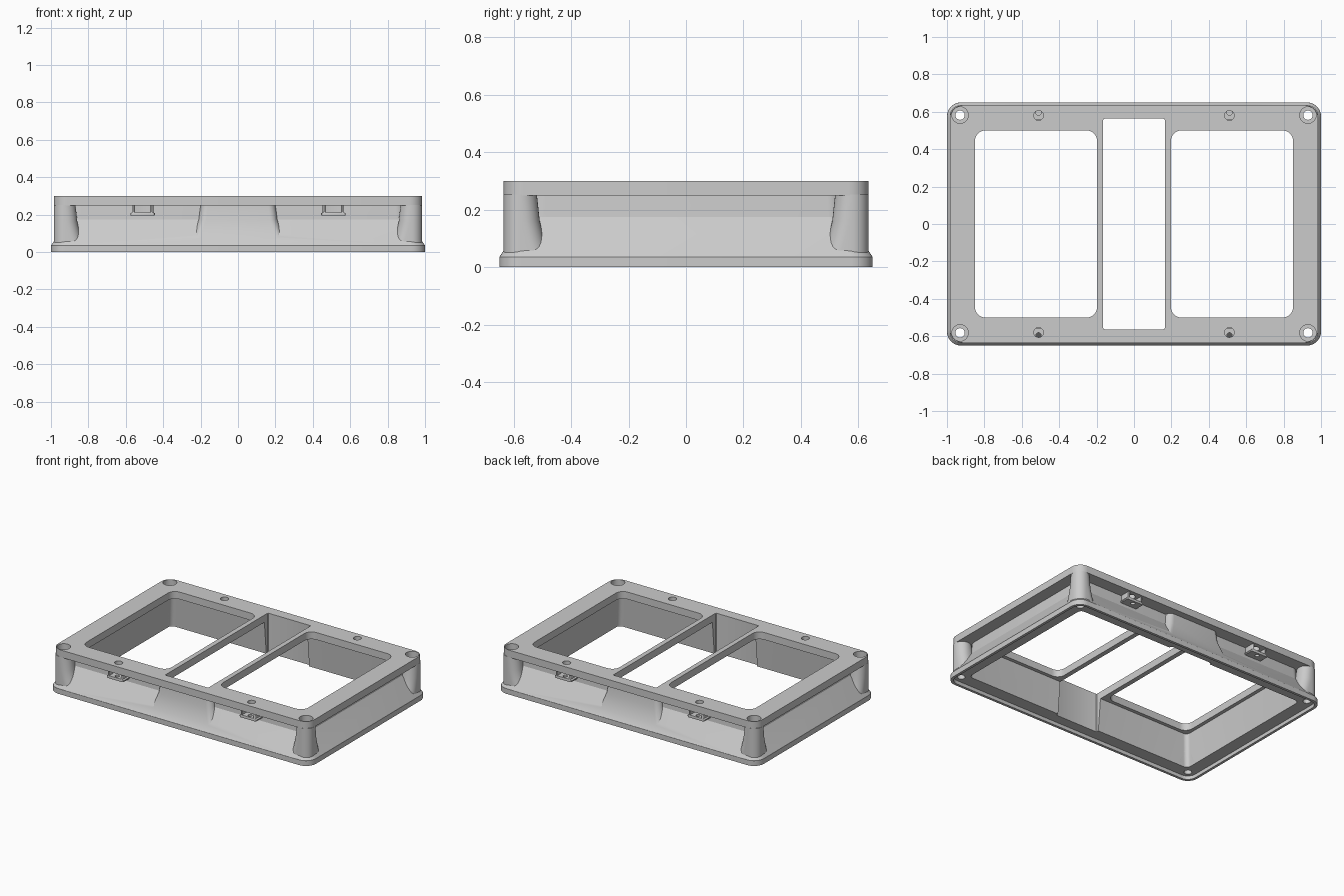
import bpy, bmesh, math

cube = bpy.data.objects.get("Cube")
if cube:
    bpy.data.objects.remove(cube, do_unlink=True)

GREY = bpy.data.materials.new("light grey")
GREY.use_nodes = True
GREY.diffuse_color = (0.6, 0.6, 0.6, 1)
GREY.node_tree.nodes["Principled BSDF"].inputs["Base Color"].default_value = (0.6, 0.6, 0.6, 1)


def ring(hx, hy, r, z, cx=0, cy=0, n=8):
    """Rounded rectangle outline with half sizes hx, hy."""
    pts = []
    for q, (sx, sy) in enumerate([(1, 1), (-1, 1), (-1, -1), (1, -1)]):
        for i in range(n + 1):
            a = math.pi / 2 * (q + i / n)
            pts.append((cx + sx * (hx - r) + r * math.cos(a),
                        cy + sy * (hy - r) + r * math.sin(a), z))
    return pts


def loft(name, rings):
    """Closed solid through a stack of matching outlines, bottom to top."""
    bm = bmesh.new()
    rows = [[bm.verts.new(p) for p in pts] for pts in rings]
    n = len(rows[0])
    for a, b in zip(rows, rows[1:]):
        for i in range(n):
            j = (i + 1) % n
            bm.faces.new((a[i], a[j], b[j], b[i]))
    bm.faces.new(rows[0][::-1])
    bm.faces.new(rows[-1])
    me = bpy.data.meshes.new(name)
    bm.to_mesh(me)
    bm.free()
    me.materials.append(GREY)
    ob = bpy.data.objects.new(name, me)
    bpy.context.collection.objects.link(ob)
    return ob


def prism(name, hx, hy, r, z0, z1, cx=0, cy=0, n=8):
    return loft(name, [ring(hx, hy, r, z, cx, cy, n) for z in (z0, z1)])


def disc(name, r, z0, z1, x, y):
    circle = [(x + r * math.cos(i * math.pi / 12), y + r * math.sin(i * math.pi / 12))
              for i in range(24)]
    return loft(name, [[(px, py, z) for px, py in circle] for z in (z0, z1)])


def boolean(ob, tools, op="DIFFERENCE"):
    """Apply the tools to the part."""
    for t in tools:
        mod = ob.modifiers.new("cut", "BOOLEAN")
        mod.operation, mod.solver, mod.object = op, "EXACT", t
    bpy.context.view_layer.update()
    ev = ob.evaluated_get(bpy.context.evaluated_depsgraph_get())
    me = bpy.data.meshes.new_from_object(ev)
    ob.modifiers.clear()
    ob.data = me


def smooth(ob):
    bpy.ops.object.select_all(action="DESELECT")
    ob.select_set(True)
    bpy.context.view_layer.objects.active = ob
    bpy.ops.object.shade_smooth_by_angle(angle=math.radians(25))


CORNERS = [(sx, sy) for sx in (-1, 1) for sy in (-1, 1)]
parts, cutters = [], []


def cutter(ob):
    ob.hide_render = True
    cutters.append(ob)
    return ob


def side_name(sx, sy):
    return ("left" if sx > 0 else "right") + ("_back" if sy > 0 else "_front")


# Cutters: screw holes with counterbores, middle slot, windows, inner cavity, lip recess
holes = []
for sx, sy in CORNERS:
    x, y = sx * 0.93, sy * 0.582
    holes.append(cutter(disc("screw_hole", 0.025, -0.1, 0.4, x, y)))
    holes.append(cutter(disc("counterbore", 0.044, 0.25, 0.4, x, y)))
slot = cutter(prism("slot_cut", 0.165, 0.563, 0.008, -0.1, 0.4, n=3))
windows = [cutter(prism("window_cut", 0.326, 0.5, 0.055, 0.2, 0.4, s * 0.524)) for s in (-1, 1)]
cavity = cutter(loft("cavity_cut", [ring(0.9, 0.55, 0.03, -0.1), ring(0.895, 0.545, 0.03, 0.03),
                                    ring(0.87, 0.52, 0.03, 0.3)]))
recess = cutter(prism("lip_recess", 0.982, 0.632, 0.06, -0.1, 0.025))
pins = [cutter(disc("pin_hole", 0.026, 0.2, 0.4, sx * 0.51, sy * 0.58)) for sx, sy in CORNERS]

# Base flange with a thin lip around its underside
flange = prism("base_flange", 1.0, 0.65, 0.075, 0, 0.036)
boolean(flange, [recess, cavity, slot] + holes)
parts.append(flange)

# Sloped side walls, with a steeper bulge around the middle slot
walls = loft("side_walls", [ring(1.0, 0.65, 0.075, 0.035), ring(0.905, 0.555, 0.06, 0.175),
                            ring(0.9, 0.55, 0.06, 0.252)])
bulge = cutter(loft("wall_bulge", [ring(0.25, 0.63, 0.04, 0.05), ring(0.21, 0.594, 0.04, 0.175),
                                   ring(0.2, 0.588, 0.04, 0.252)]))
boolean(walls, [bulge], "UNION")
boolean(walls, [cavity, slot] + holes)
parts.append(walls)

# Corner posts, flared at the foot
for sx, sy in CORNERS:
    x, y = sx * 0.927, sy * 0.577
    post = loft("corner_post_" + side_name(sx, sy),
                [ring(0.058 + g, 0.058 + g, 0.058, z, x - sx * g, y - sy * g)
                 for g, z in ((0.022, 0.04), (0.012, 0.1), (0.005, 0.16), (0, 0.252))])
    boolean(post, [cavity] + holes)
    parts.append(post)

# Top plate with windows, slot and holes
plate = prism("top_plate", 0.985, 0.635, 0.07, 0.25, 0.3)
boolean(plate, [slot] + windows + holes + pins)
parts.append(plate)

# Clip pockets hanging below the plate, open outward, with a wider foot
for sx, sy in CORNERS:
    x, y = sx * 0.51, sy * 0.583
    clip = loft("clip_pocket_" + side_name(sx, sy),
                [ring(h, 0.038, 0.008, z, x, y, 3)
                 for h, z in ((0.062, 0.195), (0.066, 0.2), (0.066, 0.207), (0.057, 0.212), (0.057, 0.252))])
    hollow = cutter(prism("clip_hollow", 0.045, 0.04, 0.004, 0.213, 0.3, x, sy * 0.6, 3))
    drill = cutter(disc("clip_drill", 0.014, 0.1, 0.23, x, sy * 0.595))
    boolean(clip, [hollow, drill])
    parts.append(clip)

for ob in parts:
    smooth(ob)
for ob in cutters:
    bpy.data.objects.remove(ob, do_unlink=True)
